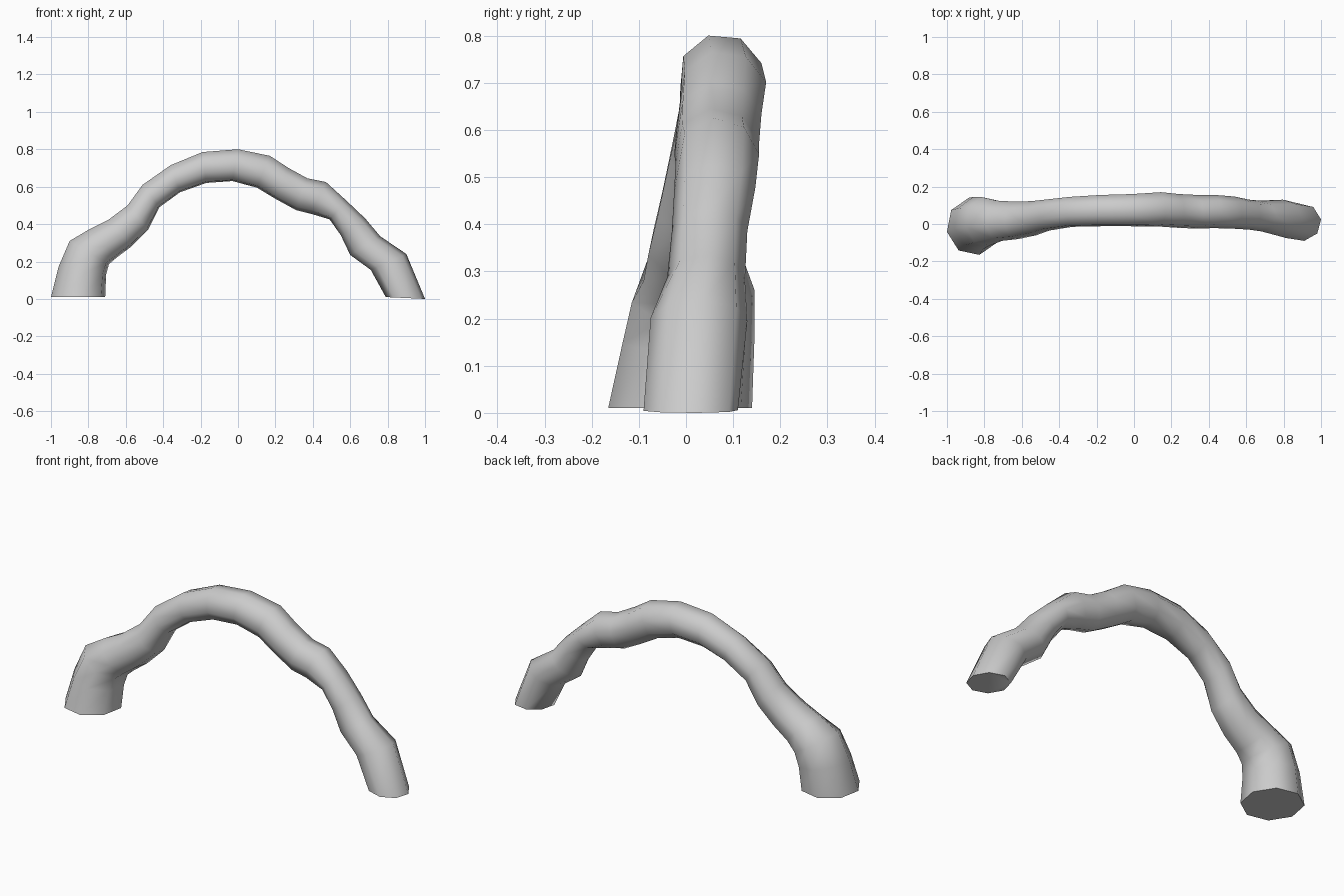
import bpy, bmesh
from math import cos, sin, radians
from mathutils import Vector

if "Cube" in bpy.data.objects:
    bpy.data.objects.remove(bpy.data.objects["Cube"])

# One row per ring: outer x, z, inner x, z, front y, back y
RINGS = [
    (-1.00, .01, -.71, .01, -.165, .14),
    (-.96, .17, -.705, .13, -.135, .145),
    (-.90, .31, -.69, .185, -.115, .145),
    (-.79, .375, -.65, .22, -.09, .125),
    (-.69, .425, -.57, .28, -.08, .12),
    (-.59, .50, -.48, .37, -.06, .122),
    (-.51, .61, -.42, .49, -.035, .13),
    (-.36, .715, -.31, .57, -.015, .145),
    (-.19, .785, -.17, .62, -.012, .155),
    (0.00, .80, -.03, .63, -.012, .16),
    (.17, .765, .10, .595, -.013, .17),
    (.27, .70, .20, .535, -.02, .16),
    (.37, .645, .31, .475, -.025, .155),
    (.47, .625, .39, .455, -.022, .155),
    (.58, .525, .49, .425, -.025, .147),
    (.68, .43, .55, .34, -.03, .13),
    (.76, .335, .60, .235, -.04, .125),
    (.90, .24, .71, .155, -.075, .13),
    (1.00, 0.0, .79, .01, -.09, .11),
]
SIDES = 8

# Eight-sided rings, slightly twisted along the arch
bm = bmesh.new()
loops = []
for i, (ox, oz, ix, iz, y0, y1) in enumerate(RINGS):
    twist = radians(11 + 0.7 * i if i < 10 else 17 - 2.8 * (i - 9))
    mid = Vector(((ox + ix) / 2, (y0 + y1) / 2, (oz + iz) / 2))
    out = Vector(((ox - ix) / 2, 0, (oz - iz) / 2))
    front = Vector((0, (y0 - y1) / 2, 0))
    angs = [twist + radians(360 / SIDES) * k for k in range(SIDES)]
    grow = 1 / max(abs(cos(a)) for a in angs)
    loops.append([bm.verts.new(mid + (out * cos(a) + front * sin(a)) * grow) for a in angs])

# Side walls and end caps
for a, b in zip(loops, loops[1:]):
    for k in range(SIDES):
        n = (k + 1) % SIDES
        bm.faces.new((a[k], a[n], b[n], b[k]))
bm.faces.new(loops[0])
bm.faces.new(loops[-1])
bmesh.ops.recalc_face_normals(bm, faces=bm.faces)

mesh = bpy.data.meshes.new("arched_root")
bm.to_mesh(mesh)
bm.free()
root = bpy.data.objects.new("arched_root", mesh)
bpy.context.collection.objects.link(root)

# Smooth bark, crisp cut ends
bpy.context.view_layer.objects.active = root
root.select_set(True)
bpy.ops.object.shade_smooth_by_angle(angle=radians(60))
